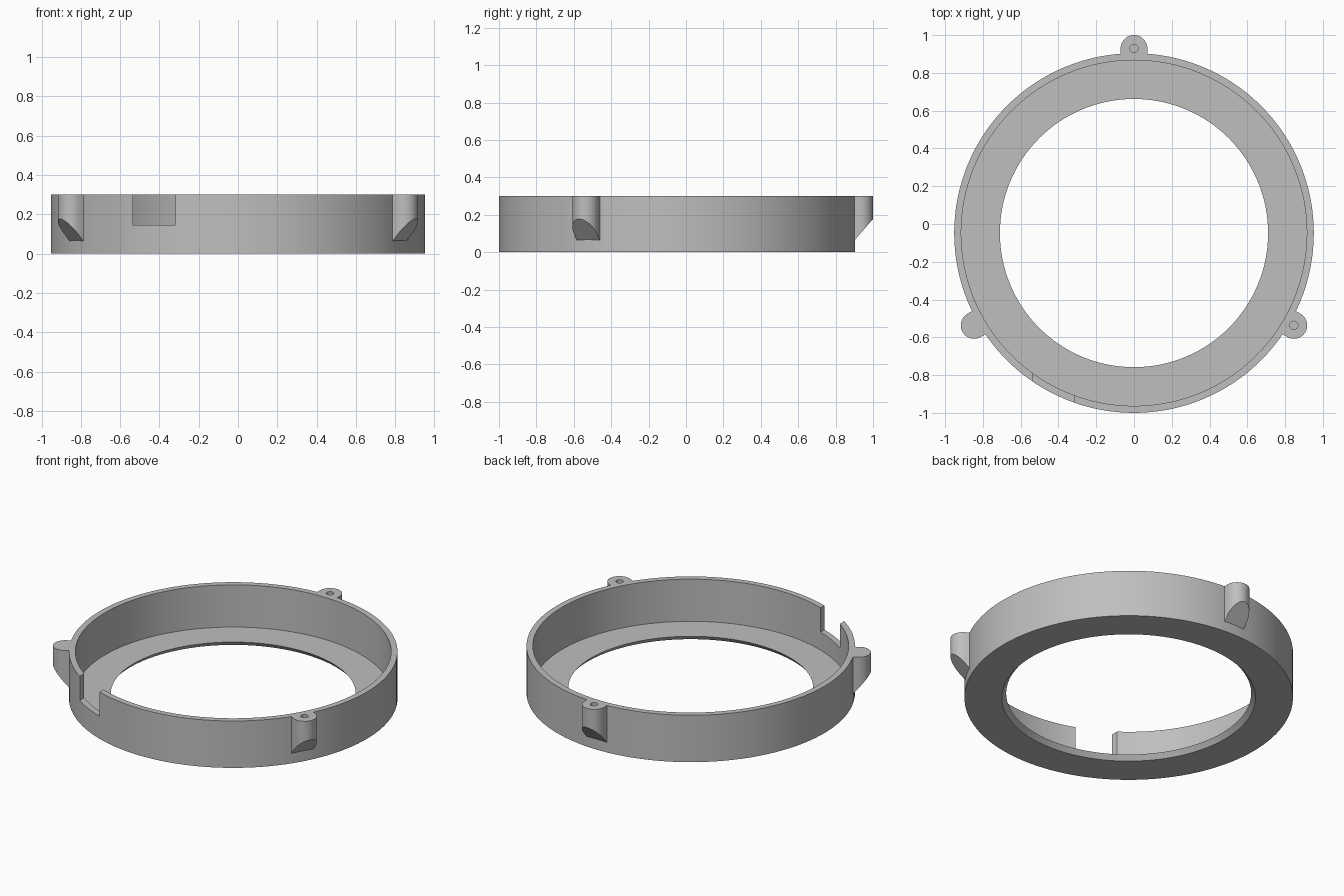
import bpy, bmesh
from math import sin, cos, pi, radians
from mathutils import Matrix, Vector

cube = bpy.data.objects.get("Cube")
if cube:
    bpy.data.objects.remove(cube, do_unlink=True)

CENTRE = Vector((0, -0.048, 0))
OUTER, INNER, HEIGHT, FLOOR = 0.952, 0.915, 0.30, 0.03
LUG_DIST, LUG_R, SCREW_R = 0.977, 0.071, 0.022
SEGMENTS = 128

grey = bpy.data.materials.new("plain grey")
grey.use_nodes = True
grey.diffuse_color = (0.52, 0.52, 0.52, 1)
grey.node_tree.nodes["Principled BSDF"].inputs["Base Color"].default_value = grey.diffuse_color


def make_object(name, bm):
    bmesh.ops.recalc_face_normals(bm, faces=bm.faces)
    mesh = bpy.data.meshes.new(name)
    bm.to_mesh(mesh)
    bm.free()
    mesh.materials.append(grey)
    obj = bpy.data.objects.new(name, mesh)
    bpy.context.collection.objects.link(obj)
    return obj


def combine(target, tool, operation):
    """Apply a boolean and discard the tool."""
    tool.hide_render = True
    mod = target.modifiers.new(operation, "BOOLEAN")
    mod.object, mod.operation, mod.solver = tool, operation, "EXACT"
    bpy.context.view_layer.objects.active = target
    bpy.ops.object.modifier_apply(modifier=mod.name)
    bpy.data.objects.remove(tool, do_unlink=True)


# Ring: L-shaped section with a tapered hole, turned about the centre
def make_ring():
    profile = [(0.735, 0), (OUTER, 0), (OUTER, HEIGHT),
               (INNER, HEIGHT), (INNER, FLOOR), (0.71, FLOOR)]
    bm = bmesh.new()
    loops = []
    for i in range(SEGMENTS):
        a = 2 * pi * i / SEGMENTS
        loops.append([bm.verts.new(CENTRE + Vector((r * cos(a), r * sin(a), z)))
                      for r, z in profile])
    n = len(profile)
    for i in range(SEGMENTS):
        here, there = loops[i], loops[(i + 1) % SEGMENTS]
        for j in range(n):
            k = (j + 1) % n
            bm.faces.new((here[j], there[j], there[k], here[k]))
    return make_object("mounting_ring", bm)


# Lug: round-ended tab whose underside slopes down to the wall
def make_lug(placement):
    steps = 24
    outline = [(0.932, -LUG_R)]
    for i in range(steps + 1):
        a = -pi / 2 + pi * i / steps
        outline.append((LUG_DIST + LUG_R * cos(a), LUG_R * sin(a)))
    outline.append((0.932, LUG_R))
    bm = bmesh.new()
    top = [bm.verts.new((r, t, HEIGHT)) for r, t in outline]
    low = [bm.verts.new((r, t, 0.065 + 1.15 * (r - 0.95))) for r, t in outline]
    bm.faces.new(top)
    bm.faces.new(low)
    for i in range(len(outline)):
        k = (i + 1) % len(outline)
        bm.faces.new((top[i], top[k], low[k], low[i]))
    bm.transform(placement)
    return make_object("lug", bm)


# Blind screw hole cutter
def make_screw_cutter(placement):
    bm = bmesh.new()
    bmesh.ops.create_cone(bm, cap_ends=True, segments=24, radius1=SCREW_R,
                          radius2=SCREW_R, depth=0.3,
                          matrix=Matrix.Translation((LUG_DIST, 0, HEIGHT)))
    bm.transform(placement)
    return make_object("screw_cutter", bm)


# Rectangular notch cutter through the front wall
def make_notch_cutter():
    bm = bmesh.new()
    bmesh.ops.create_cube(bm, size=1)
    bm.transform(Matrix.Translation((-0.426, -0.85, 0.295))
                 @ Matrix.Diagonal((0.217, 0.5, 0.30, 1)))
    return make_object("notch_cutter", bm)


ring = make_ring()
placements = [Matrix.Translation(CENTRE) @ Matrix.Rotation(radians(a), 4, "Z")
              for a in (90, 210, 330)]
for place in placements:
    combine(ring, make_lug(place), "UNION")
for place in placements:
    combine(ring, make_screw_cutter(place), "DIFFERENCE")
combine(ring, make_notch_cutter(), "DIFFERENCE")

# Smooth the curved walls, keep the rims crisp
bpy.ops.object.select_all(action="DESELECT")
ring.select_set(True)
bpy.context.view_layer.objects.active = ring
bpy.ops.object.shade_smooth_by_angle(angle=radians(25))
